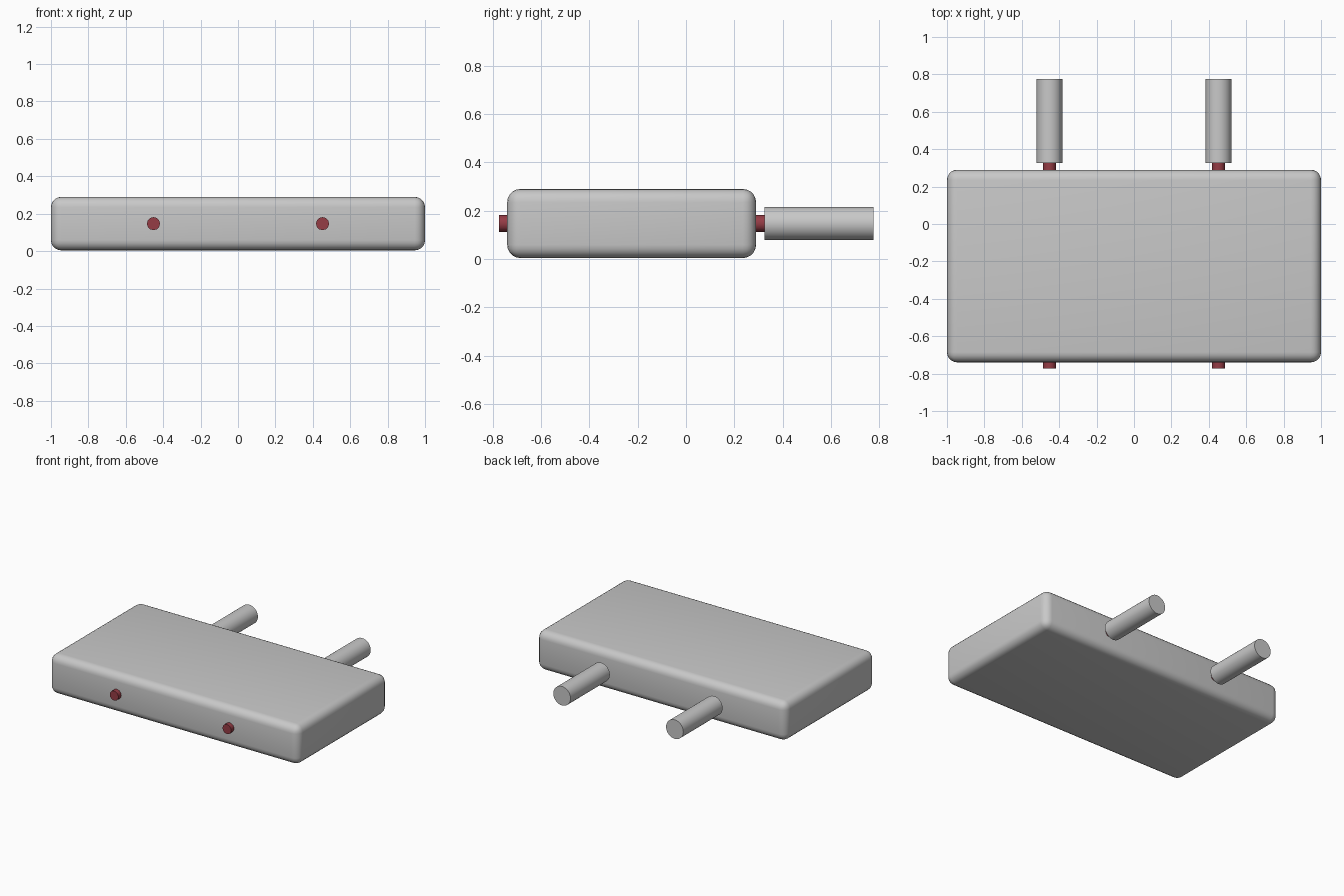
import bpy, math

if "Cube" in bpy.data.objects:
    bpy.data.objects.remove(bpy.data.objects["Cube"])


def material(name, rgb):
    m = bpy.data.materials.new(name)
    m.diffuse_color = (*rgb, 1)
    m.use_nodes = True
    m.node_tree.nodes["Principled BSDF"].inputs["Base Color"].default_value = m.diffuse_color
    return m


GREY = material("light grey", (0.58, 0.58, 0.58))
RED = material("dark red", (0.30, 0.045, 0.06))
MID_Z = 0.147


def rod(name, x, y0, y1, radius, sides, mat):
    """Capped cylinder running along y."""
    bpy.ops.mesh.primitive_cylinder_add(
        vertices=sides, radius=radius, depth=y1 - y0,
        location=(x, (y0 + y1) / 2, MID_Z), rotation=(math.pi / 2, 0, 0))
    ob = bpy.context.object
    ob.name = name
    ob.data.materials.append(mat)
    bpy.ops.object.shade_smooth_by_angle(angle=math.radians(40))


# Rounded slab body
bpy.ops.mesh.primitive_cube_add(size=1, location=(0, -0.225, MID_Z))
body = bpy.context.object
body.name = "body"
body.scale = (2.0, 1.03, 0.286)
bpy.ops.object.transform_apply(location=False, rotation=False, scale=True)
body.data.materials.append(GREY)
bevel = body.modifiers.new("rounded edges", 'BEVEL')
bevel.width = 0.055
bevel.segments = 5
bpy.ops.object.modifier_apply(modifier=bevel.name)
bpy.ops.object.shade_smooth_by_angle(angle=math.radians(40))

# Through rods with a thick peg at the back of each
for side, x in (("left", -0.452), ("right", 0.452)):
    rod(side + "_rod", x, -0.773, 0.34, 0.035, 12, RED)
    rod(side + "_peg", x, 0.325, 0.775, 0.069, 32, GREY)
